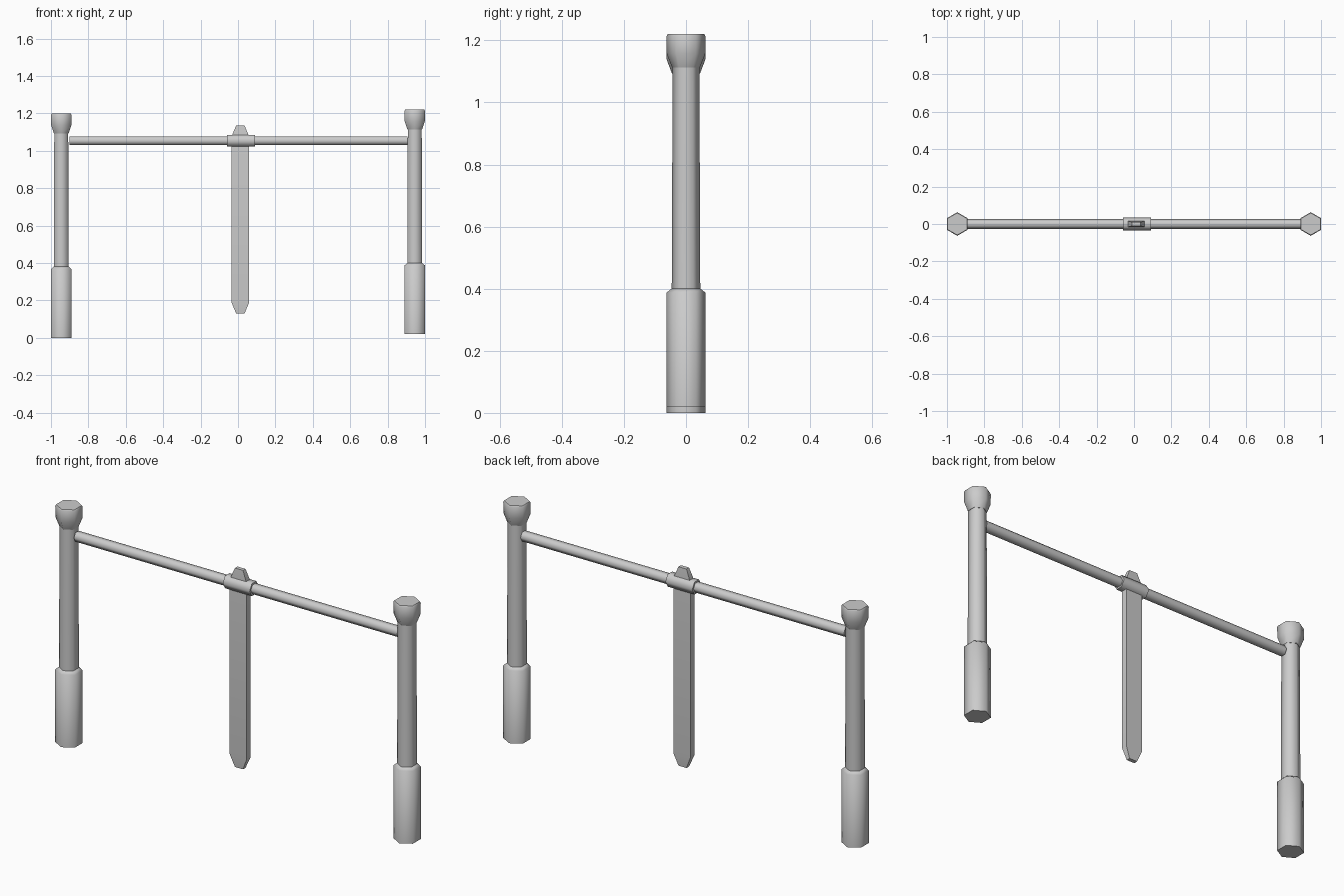
import bpy, bmesh, math
from mathutils import Matrix

if "Cube" in bpy.data.objects:
    bpy.data.objects.remove(bpy.data.objects["Cube"])


def loft(name, rings, place=Matrix(), smooth=None):
    """Skin a stack of equal-sized point rings, cap both ends."""
    bm = bmesh.new()
    loops = [[bm.verts.new(p) for p in ring] for ring in rings]
    n = len(loops[0])
    for a, b in zip(loops, loops[1:]):
        for i in range(n):
            j = (i + 1) % n
            bm.faces.new((a[i], a[j], b[j], b[i]))
    bm.faces.new(loops[0][::-1])
    bm.faces.new(loops[-1])
    bmesh.ops.recalc_face_normals(bm, faces=bm.faces)
    mesh = bpy.data.meshes.new(name)
    bm.to_mesh(mesh)
    bm.free()
    ob = bpy.data.objects.new(name, mesh)
    bpy.context.collection.objects.link(ob)
    ob.matrix_world = place
    if smooth:
        bpy.ops.object.select_all(action='DESELECT')
        ob.select_set(True)
        bpy.context.view_layer.objects.active = ob
        bpy.ops.object.shade_smooth_by_angle(angle=math.radians(smooth))
    return ob


def hex_rings(profile):
    """Six-sided rings with corners on +y and -y, from (radius, z) pairs."""
    angles = [math.radians(30 + 60 * i) for i in range(6)]
    return [[(r * math.cos(a), r * math.sin(a), z) for a in angles]
            for r, z in profile]


# Two posts: thick foot, slim shaft, flared head (right one sits a bit higher)
POST_PARTS = {
    "foot": [(0.063, 0), (0.063, 0.367), (0.047, 0.38)],
    "shaft": [(0.046, 0.375), (0.043, 1.10)],
    "head": [(0.045, 1.093), (0.062, 1.137), (0.063, 1.193), (0.059, 1.2)],
}
for side, x, z in (("left", -0.945, 0), ("right", 0.945, 0.02)):
    for part, profile in POST_PARTS.items():
        loft(f"{side}_post_{part}", hex_rings(profile),
             Matrix.Translation((x, 0, z)), smooth=62)


# Crossbar and its sleeve, hexagonal tubes laid along x
def tube_x(name, r, x0, x1):
    rot = Matrix.Rotation(math.radians(90), 4, 'Y')
    loft(name, hex_rings([(r, x0), (r, x1)]),
         Matrix.Translation((0, 0, 1.054)) @ rot, smooth=62)


tube_x("crossbar", 0.026, -0.9, 0.907)
tube_x("sleeve", 0.036, -0.06, 0.09)

# Flat hanging bar through the sleeve, tapered at both ends
sections = [(0.0225, 0.010, 0.13), (0.0475, 0.016, 0.19),
            (0.0475, 0.016, 1.075), (0.0225, 0.010, 1.135)]
loft("hanging_bar",
     [[(-w, -d, z), (w, -d, z), (w, d, z), (-w, d, z)] for w, d, z in sections],
     Matrix.Translation((0.0125, 0, 0)), smooth=30)
